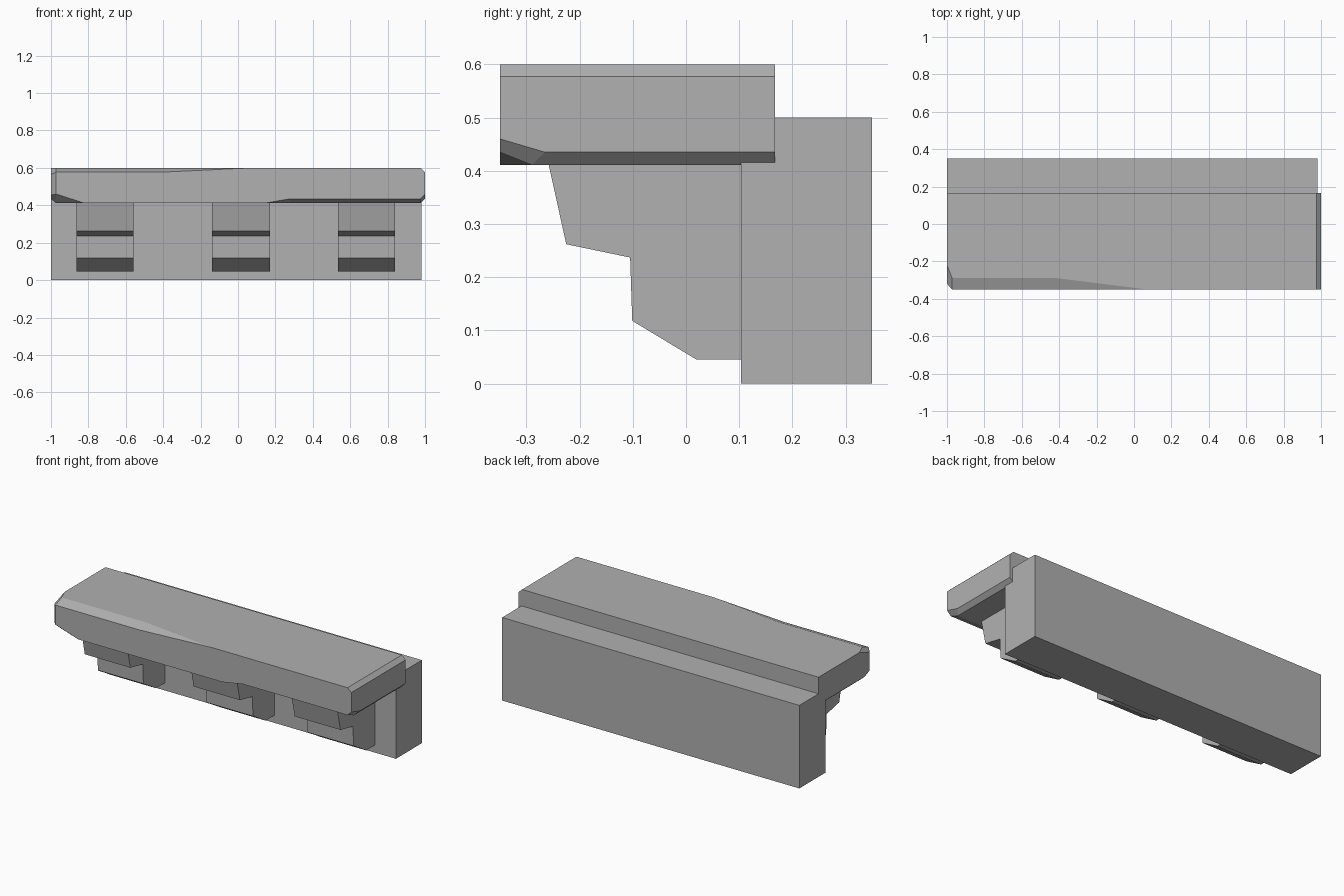
import bpy, bmesh

if "Cube" in bpy.data.objects:
    bpy.data.objects.remove(bpy.data.objects["Cube"])

# Mid-grey stone
stone = bpy.data.materials.new("stone")
stone.diffuse_color = (0.44, 0.44, 0.44, 1)
stone.use_nodes = True
stone.node_tree.nodes["Principled BSDF"].inputs["Base Color"].default_value = stone.diffuse_color


def loft(name, sections):
    """Skin a list of rings (equal point counts) into a closed solid."""
    bm = bmesh.new()
    rings = [[bm.verts.new(p) for p in ring] for ring in sections]
    for a, b in zip(rings, rings[1:]):
        for i in range(len(a)):
            j = (i + 1) % len(a)
            bm.faces.new((a[i], a[j], b[j], b[i]))
    bm.faces.new(rings[0])
    bm.faces.new(rings[-1])
    bmesh.ops.remove_doubles(bm, verts=bm.verts, dist=0.0005)
    bmesh.ops.recalc_face_normals(bm, faces=bm.faces)
    mesh = bpy.data.meshes.new(name)
    bm.to_mesh(mesh)
    bm.free()
    mesh.materials.append(stone)
    obj = bpy.data.objects.new(name, mesh)
    bpy.context.collection.objects.link(obj)
    return obj


def extrude_x(name, profile, x0, x1):
    return loft(name, [[(x, y, z) for y, z in profile] for x in (x0, x1)])


# Wall block
extrude_x("wall_block", [(0.103, 0), (0.35, 0), (0.35, 0.5), (0.103, 0.5)], -1, 0.98)

# Stepped support brackets
bracket = [(-0.258, 0.411), (-0.225, 0.262), (-0.105, 0.237), (-0.101, 0.118),
           (0.02, 0.045), (0.103, 0.045), (0.103, 0.411)]
for n, (x0, x1) in enumerate([(-0.863, -0.56), (-0.138, 0.17), (0.535, 0.84)]):
    extrude_x(f"bracket_{n + 1}", bracket, x0, x1)

# Ledge slab with chipped edges; each section is
# x, top z, bottom z, top chip y, front y, front top z, front bottom z, bottom chip y
BACK = 0.167
chips = [
    (-1.00, 0.60, 0.435, -0.22, -0.32, 0.565, 0.455, -0.27),
    (-0.972, 0.60, 0.411, -0.29, -0.35, 0.577, 0.46, -0.29),
    (-0.82, 0.60, 0.411, -0.29, -0.35, 0.577, 0.411, -0.35),
    (-0.41, 0.60, 0.411, -0.29, -0.35, 0.577, 0.411, -0.35),
    (0.07, 0.60, 0.411, -0.35, -0.35, 0.60, 0.411, -0.35),
    (0.14, 0.60, 0.411, -0.35, -0.35, 0.60, 0.411, -0.35),
    (0.28, 0.60, 0.411, -0.35, -0.35, 0.60, 0.435, -0.29),
    (0.975, 0.60, 0.411, -0.35, -0.35, 0.60, 0.435, -0.29),
    (1.00, 0.577, 0.435, -0.35, -0.35, 0.577, 0.46, -0.265),
]
loft("ledge_slab", [
    [(x, BACK, bot), (x, BACK, top), (x, yt, top),
     (x, yf, zt), (x, yf, zb), (x, yb, bot)]
    for x, top, bot, yt, yf, zt, zb, yb in chips])
